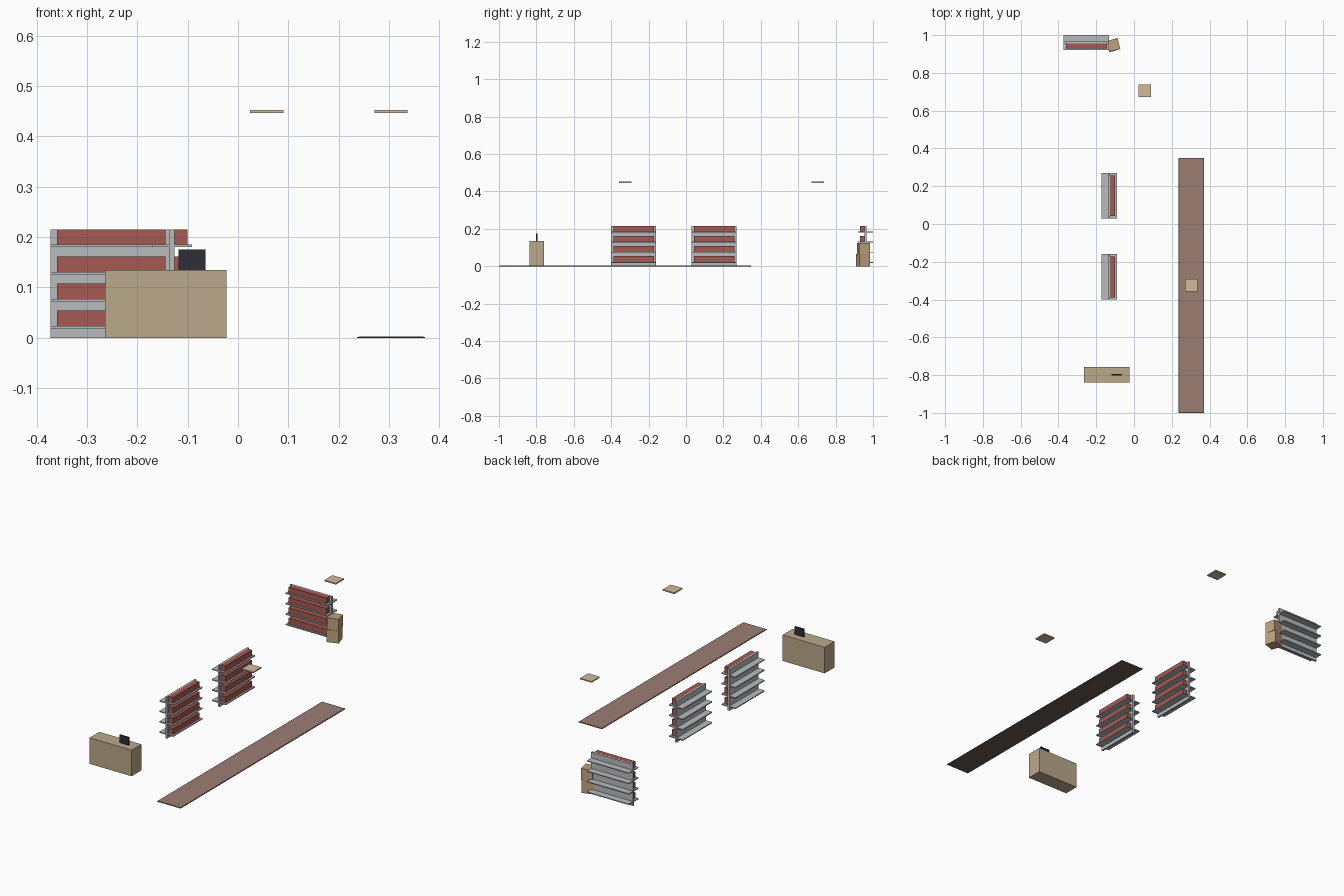
import bpy
import bmesh
from math import radians, pi
from mathutils import Matrix, Vector

if "Cube" in bpy.data.objects:
    bpy.data.objects.remove(bpy.data.objects["Cube"])


def material(name, r, g, b):
    """Flat material from 0-255 screen values, stored as linear."""
    lin = [((c / 255 + 0.055) / 1.055) ** 2.4 for c in (r, g, b)] + [1]
    m = bpy.data.materials.new(name)
    m.use_nodes = True
    m.diffuse_color = lin
    m.node_tree.nodes["Principled BSDF"].inputs["Base Color"].default_value = lin
    return m


metal = material("shelf grey", 184, 188, 190)
goods = material("goods red", 166, 90, 82)
wood = material("counter tan", 187, 169, 139)
card = material("cardboard", 190, 162, 126)
lamp = material("panel cream", 208, 187, 155)
carpet = material("runner brown", 156, 126, 114)
edging = material("runner edging", 108, 90, 82)
black = material("screen black", 46, 46, 54)


def box(name, centre, size, mat, turn=0.0, pivot=(0, 0, 0)):
    """Box whose centre is given relative to a turned pivot."""
    bm = bmesh.new()
    bmesh.ops.create_cube(bm, size=1)
    bmesh.ops.scale(bm, vec=size, verts=bm.verts)
    mesh = bpy.data.meshes.new(name)
    bm.to_mesh(mesh)
    bm.free()
    mesh.materials.append(mat)
    ob = bpy.data.objects.new(name, mesh)
    spin = Matrix.Rotation(turn, 4, "Z")
    ob.matrix_world = Matrix.Translation(pivot) @ spin @ Matrix.Translation(Vector(centre))
    bpy.context.collection.objects.link(ob)
    return ob


def shelf_unit(name, x, y, turn):
    """Double-sided gondola with goods on its local -y side."""
    place = dict(turn=turn, pivot=(x, y, 0))
    box(name + "_back_panel", (0, 0, 0.1075), (0.24, 0.01, 0.215), metal, **place)
    for level in range(4):
        top = 0.0235 + level * 0.0538
        for side, label in ((-1, "front"), (1, "rear")):
            box(f"{name}_{label}_shelf_{level}", (0, side * 0.0225, top - 0.0025),
                (0.24, 0.035, 0.005), metal, **place)
        box(f"{name}_goods_{level}", (0, -0.018, top + 0.0152),
            (0.216, 0.026, 0.0304), goods, **place)


# Shelving
shelf_unit("rear_unit", -0.252, 0.96, 0)
shelf_unit("middle_unit", -0.131, 0.15, pi / 2)
shelf_unit("front_unit", -0.131, -0.28, pi / 2)

# Counter and screen
box("counter", (-0.1435, -0.798, 0.0675), (0.241, 0.08, 0.135), wood)
box("counter_screen", (-0.0915, -0.798, 0.155), (0.054, 0.008, 0.04), black)

# Stacked cartons
box("lower_carton", (0, 0, 0.0325), (0.06, 0.06, 0.065), card,
    turn=radians(18), pivot=(-0.11, 0.946, 0))
box("upper_carton", (0, 0, 0.095), (0.058, 0.058, 0.06), card,
    turn=radians(13), pivot=(-0.108, 0.948, 0))

# Floor runner
box("runner_base", (0.304, -0.325, 0.001), (0.135, 1.35, 0.002), edging)
box("runner_top", (0.304, -0.325, 0.0025), (0.128, 1.343, 0.001), carpet)

# Hanging panels
for label, x, y in (("rear", 0.057, 0.705), ("front", 0.304, -0.324)):
    box(f"{label}_ceiling_panel", (x, y, 0.449), (0.066, 0.066, 0.006), lamp)
